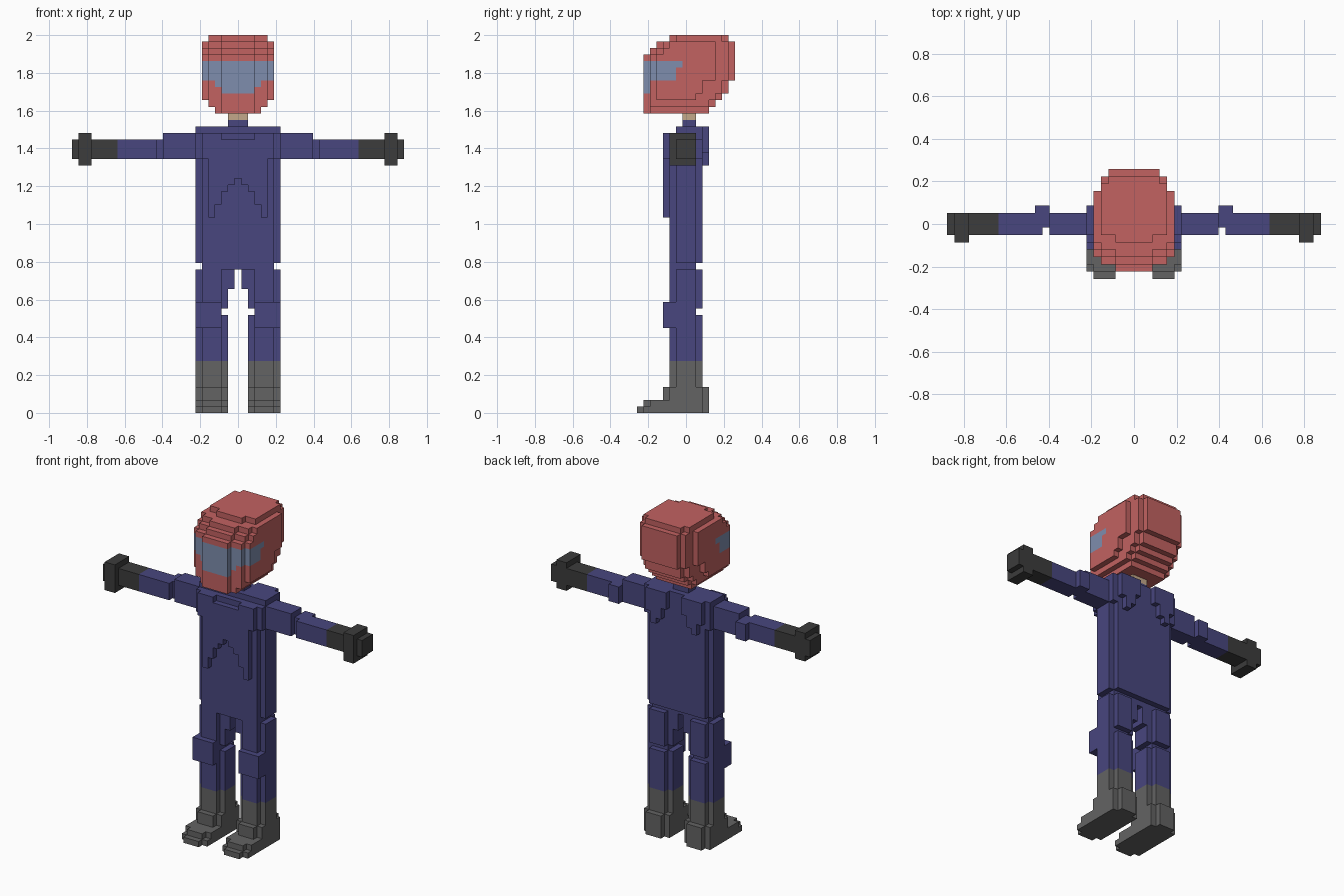
import bpy, bmesh

cube = bpy.data.objects.get("Cube")
if cube:
    bpy.data.objects.remove(cube, do_unlink=True)

U = 2 / 58  # edge length of one block


def material(name, rgb):
    lin = [((c / 255 + 0.055) / 1.055) ** 2.4 for c in rgb] + [1]
    m = bpy.data.materials.new(name)
    m.use_nodes = True
    m.diffuse_color = lin
    m.node_tree.nodes["Principled BSDF"].inputs["Base Color"].default_value = lin
    return m


RED = material("helmet red", (194, 98, 97))
VISOR = material("visor blue", (126, 141, 174))
NAVY = material("suit navy", (72, 70, 126))
BLACK = material("glove black", (60, 60, 60))
GREY = material("boot grey", (99, 99, 99))
SKIN = material("skin", (196, 168, 138))


def box(x0, x1, y0, y1, z0, z1):
    """Blocks with x and y inclusive, and z from z0 up to z1."""
    return {(x, y, z) for x in range(x0, x1 + 1)
            for y in range(y0, y1 + 1) for z in range(z0, z1)}


def sym(w, y0, y1, z0, z1):
    return box(-w, w, y0, y1, z0, z1)


def build(name, cells, mats, rule=lambda c: 0):
    """Skin a set of blocks and merge the coplanar faces."""
    bm = bmesh.new()
    verts = {}

    def vert(p):
        if p not in verts:
            verts[p] = bm.verts.new(((p[0] - 0.5) * U, (p[1] - 0.5) * U, p[2] * U))
        return verts[p]

    for cell in sorted(cells):
        for a in range(3):
            for s in (0, 1):
                near = list(cell)
                near[a] += 2 * s - 1
                if tuple(near) in cells:
                    continue
                ring = []
                for i, j in ((0, 0), (1, 0), (1, 1), (0, 1)):
                    p = list(cell)
                    p[a] += s
                    p[(a + 1) % 3] += i
                    p[(a + 2) % 3] += j
                    ring.append(vert(tuple(p)))
                f = bm.faces.new(ring if s else ring[::-1])
                f.material_index = rule(cell)
    bmesh.ops.dissolve_limit(bm, angle_limit=0.01, verts=bm.verts[:],
                             edges=bm.edges[:], delimit={'MATERIAL'})
    me = bpy.data.meshes.new(name)
    bm.to_mesh(me)
    bm.free()
    for m in mats:
        me.materials.append(m)
    ob = bpy.data.objects.new(name, me)
    bpy.context.collection.objects.link(ob)
    return ob


def pair(name, cells, mat):
    build("left_" + name, cells, [mat])
    build("right_" + name, {(-x, y, z) for x, y, z in cells}, [mat])


# Helmet: (z from, z to, front, back, half width) for each run of layers
helmet = set()
for z0, z1, yf, yb, half in ((46, 47, -6, 3, 3), (47, 48, -6, 4, 4), (48, 49, -6, 5, 5),
                             (49, 51, -6, 6, 5), (51, 55, -6, 7, 5), (55, 56, -5, 7, 5),
                             (56, 57, -4, 7, 5), (57, 58, -2, 6, 4)):
    helmet |= sym(2, yf, yb, z0, z1)
    helmet |= sym(3, yf + 1, yb, z0, z1)
    if half > 3:
        helmet |= sym(4, yf + 1, yb - 1, z0, z1)
    if half > 4:
        helmet |= sym(5, yf + 2, yb - (3 if z0 > 50 else 4), z0, z1)


def visor_rule(c):
    x, y, z = abs(c[0]), c[1], c[2]
    return int((z == 53 and y <= -1) or (z in (51, 52) and y <= -2)
               or (z == 50 and x <= 3 and y <= -5) or (z == 49 and x <= 2 and y == -6))


build("helmet", helmet, [RED, VISOR], visor_rule)

# Neck
build("neck", sym(1, 0, 1, 45, 46), [SKIN])
build("collar", sym(1, 0, 1, 44, 45), [NAVY])

# Torso with trimmed corners and a wider yoke
torso = sym(6, -1, 1, 23, 43) | sym(5, -2, 2, 23, 43)
torso |= sym(6, -2, 2, 39, 43) | sym(6, -1, 2, 43, 44)
# Chest plate with a stepped arch below and a neck notch above
for x, z in enumerate((36, 35, 34, 32, 30)):
    for s in (-1, 1):
        torso |= box(s * x, s * x, -3, -3, z, 42 if x < 3 else 43)
torso |= {(s * 5, -3, z) for s in (-1, 1) for z in range(39, 43)}
# Shoulder blades
for s in (-1, 1):
    for x, z in ((2, 41), (3, 39), (4, 38), (5, 40)):
        torso |= box(s * x, s * x, 3, 3, z, 44)
build("torso", torso, [NAVY])
build("hips", sym(5, -2, 1, 22, 23), [NAVY])

# Arms: upper arm, elbow pad, forearm
arm = box(7, 11, -1, 1, 39, 43) | box(12, 12, 0, 1, 39, 42)
arm |= box(13, 18, -1, 1, 39, 42) | box(12, 13, 2, 2, 39, 42)
pair("arm", arm, NAVY)

# Gloves with a knuckle block
pair("glove", box(19, 25, -1, 1, 39, 42) | box(23, 24, -2, 1, 38, 43), BLACK)


def shank(z0, z1):
    return box(2, 6, -1, 1, z0, z1) | box(3, 5, -2, 2, z0, z1)


# Legs: shin, knee joint, thigh, inner thigh and knee pad
leg = shank(8, 15) | box(3, 6, -2, 1, 15, 16) | shank(16, 22)
leg |= box(1, 1, -1, 1, 19, 22) | box(3, 6, -3, -2, 13, 17)
pair("leg", leg, NAVY)

# Boots: shaft, heel, stepped foot and toe
boot = shank(0, 8) | box(3, 5, 3, 3, 0, 4) | box(2, 6, -2, 2, 0, 4)
boot |= box(3, 5, -3, -3, 0, 4) | box(2, 6, -6, -2, 0, 1)
boot |= box(2, 6, -5, -2, 0, 2) | box(3, 5, -6, -6, 0, 2) | box(3, 5, -7, -7, 0, 1)
pair("boot", boot, GREY)
